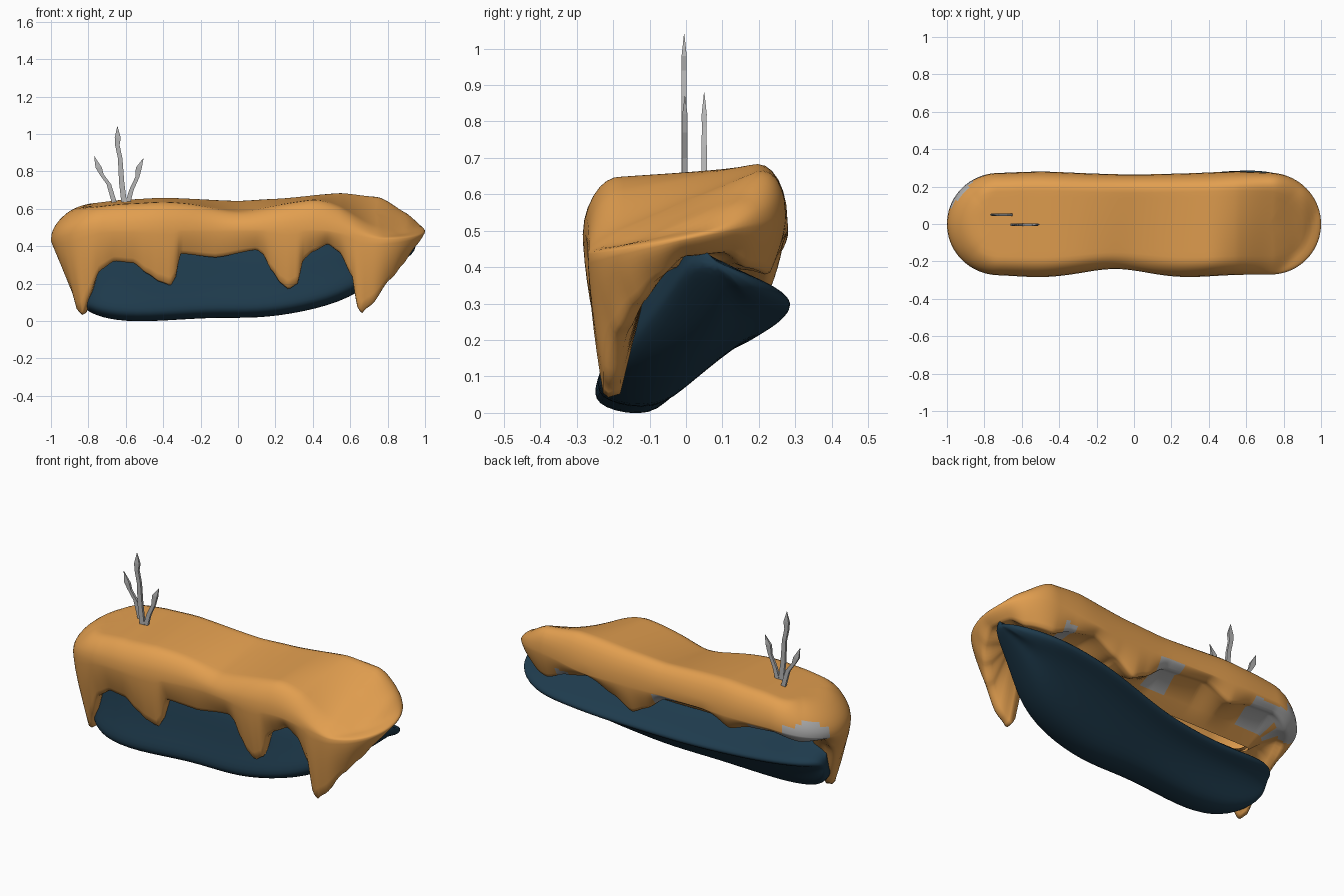
import bpy, bmesh, math

if "Cube" in bpy.data.objects:
    bpy.data.objects.remove(bpy.data.objects["Cube"])


def material(name, rgb):
    m = bpy.data.materials.new(name)
    m.diffuse_color = (*rgb, 1)
    m.use_nodes = True
    m.node_tree.nodes["Principled BSDF"].inputs["Base Color"].default_value = m.diffuse_color
    return m


ORANGE = material("warm orange", (0.76, 0.345, 0.079))
BLUE = material("deep blue", (0.013, 0.043, 0.073))
GREY = material("stone grey", (0.46, 0.46, 0.46))


def finish(bm, name, mats, smooth=True):
    bmesh.ops.remove_doubles(bm, verts=bm.verts, dist=0.0005)
    bmesh.ops.recalc_face_normals(bm, faces=bm.faces)
    me = bpy.data.meshes.new(name)
    for f in bm.faces:
        f.smooth = smooth
    bm.to_mesh(me)
    bm.free()
    ob = bpy.data.objects.new(name, me)
    bpy.context.collection.objects.link(ob)
    for m in mats:
        me.materials.append(m)
    return ob


def ramp(t):
    t = max(0, min(1, t))
    return t * t * (3 - 2 * t)


def lerp_keys(keys, s):
    """Eased interpolation through (position, value) pairs."""
    if s <= keys[0][0]:
        return keys[0][1]
    for (a, va), (b, vb) in zip(keys, keys[1:]):
        if s <= b:
            t = (s - a) / (b - a)
            return va + (vb - va) * 0.5 * (t + ramp(t))
    return keys[-1][1]


def bridge(bm, rows):
    n = len(rows[0])
    for r0, r1 in zip(rows, rows[1:]):
        for i in range(n):
            j = (i + 1) % n
            bm.faces.new((r0[i], r0[j], r1[j], r1[i]))


# ---- orange cap: stadium outline, dripping rim height along its perimeter
R, L = 0.27, 0.73
ARC = math.pi * R
RIM = [(-1.578, .45), (-1.4, .41), (-1.25, .41), (-1.15, .33), (-1.0, .13), (-.94, .05),
       (-.88, .03), (-.82, .13), (-.74, .27), (-.66, .32), (-.56, .31), (-.48, .25),
       (-.42, .21), (-.36, .19), (-.33, .24), (-.31, .36), (-.12, .34), (.1, .38),
       (.13, .36), (.18, .27), (.23, .2), (.27, .17), (.32, .2), (.35, .33), (.4, .37),
       (.48, .41), (.54, .37), (.61, .24), (.635, .08), (.66, .04), (.69, .07), (.84, .22),
       (.95, .3), (1.05, .37), (1.15, .43), (1.3, .44), (1.4, .4), (1.578, .38),
       (1.7, .43), (1.85, .46), (2.0, .39), (2.12, .32), (2.2, .36), (2.33, .45),
       (2.6, .47), (2.75, .4), (2.88, .44), (3.038, .45)]
TOP = [(-1, .58), (-.8, .63), (-.6, .65), (-.4, .66), (0, .645), (.2, .655),
       (.55, .685), (.75, .665), (.9, .62), (1, .57)]


def outline(s, d):
    """Point on the stadium at perimeter position s, inset by d."""
    r = R - d
    if s < -L:
        a = (-L - s) / R
        x, y = -L - r * math.sin(a), -r * math.cos(a)
    elif s <= L:
        x, y = s, -r
    elif s <= L + ARC:
        a = (s - L) / R
        x, y = L + r * math.sin(a), -r * math.cos(a)
    else:
        x, y = L - (s - L - ARC), r
    k = max(0, min(1, r / R))

    def bump(c):
        return k * math.exp(-((x - c) / .2) ** 2)
    if y < 0:  # waist and bulges on the front
        y += .03 * bump(-.1) - .014 * bump(-.5) - .014 * bump(.28)
    else:
        y += .01 * bump(-.5) + .01 * bump(.55) - .005 * bump(0)
    return x, y


M, K = 110, 48
params = [-L - ARC + ARC * i / K for i in range(K)]
params += [-L + 2 * L * i / M for i in range(M)]
params += [L + ARC * i / K for i in range(K)]
params += [L + ARC + 2 * L * i / M for i in range(M)]


def end_amount(s):
    return max(0, (abs(outline(s, 0)[0]) - L) / R) ** 1.5


def widest(s):
    """Height of the widest level; leans forward at the right end."""
    x, y = outline(s, 0)
    left = -.055 if x < 0 else -.01
    return .49 + left * end_amount(s) + .2 * y * ramp((x - .4) / .4)


bm = bmesh.new()
rows = []
# underside, rim and outer skirt
for extra, f in ((.2, None), (.13, None), (.045, 1), (.012, 1), (0, .97), (0, .85),
                 (0, .7), (0, .55), (0, .4), (0, .25), (0, .1), (0, 0)):
    row = []
    for s in params:
        z0, e, zw = lerp_keys(RIM, s), end_amount(s), widest(s)
        ff = 1 if f is None else f
        inset = (.045 + .2 * e * min(max(0, zw - z0), .35)) * ff ** 1.6 + extra
        z = zw + (z0 - zw) * ff
        x, y = outline(s, min(inset, .25))
        if f is None:
            if extra > .15:
                z = .335 if x < .3 else .4
            else:
                z = .385 if x < .3 else max(z0, .4)
        elif extra > .02:
            z += .01
        row.append(bm.verts.new((x, y, z)))
    rows.append(row)
# rounded shoulder and top
for d in (.004, .012, .025, .042, .06, .08, .1, .13, .17, .22, R):
    row = []
    for s in params:
        x, y = outline(s, d)
        zw, e = widest(s), end_amount(s)
        radius = .09 + .05 * min(1, 2 * e)
        g = math.sqrt(max(0, 1 - (1 - min(1, d / radius)) ** 2))
        tilt = .06 + .1 * math.exp(-(x / .2) ** 2) + .38 * ramp((x - .38) / .42)
        h = lerp_keys(TOP, x) + tilt * (y - .2)
        row.append(bm.verts.new((x, y, zw + (max(h, zw + .025) - zw) * g)))
    rows.append(row)
bridge(bm, rows)
# bare grey patches around the back rim
for f in bm.faces:
    c = f.calc_center_median()
    limit = 0
    if c.x < -.8:
        limit = .52 + .02 * math.sin(c.x * 40)
    elif c.x < -.58:
        limit = .475
    elif -.12 < c.x < .04:
        limit = .485
    elif .59 < c.x < .67:
        limit = .46
    if c.y > .13 - .05 * (c.x < -.8) and .36 < c.z < limit:
        f.material_index = 1
finish(bm, "dripping_cap", [ORANGE, GREY])

# ---- blue hull: sections (x, front y, front z, back y, back z)
HULL = [(-.89, -.05, .14, .03, .23), (-.82, -.18, .05, .09, .23), (-.7, -.25, .0, .12, .22),
        (-.5, -.265, -.015, .13, .2), (-.15, -.245, .015, .17, .2), (.1, -.255, .005, .22, .23),
        (.35, -.245, .04, .275, .265), (.6, -.19, .11, .295, .295), (.8, -.06, .26, .28, .315),
        (.96, .01, .41, .16, .37)]
bm = bmesh.new()
rows = []
for x, yf, zf, yb, zb in HULL:
    w = min(1, (yb - yf) / .36)
    crown = .45 if w > .7 else max(zf, zb) + .06
    sec = [(yf + .1 * w, crown), (yf + .05 * w, zf + .18 * w), (yf, zf + .07 * w),
           (yf + .02 * w, zf + .02 * w), (yf + .17 * w, zf - .008),
           ((yf + yb) / 2 + .04 * w, zf + (zb - zf) * .36),
           (yb - .08 * w, zb - .04 * w), (yb, zb - .015), (yb, zb + .02),
           (yb - .1 * w, zb + .065 * w), (yb - .25 * w, zb + .14 * w)]
    rows.append([bm.verts.new((x, y, z)) for y, z in sec])
bridge(bm, rows)
bm.faces.new(rows[0])
bm.faces.new(rows[-1])
hull = finish(bm, "lower_hull", [BLUE])
sub = hull.modifiers.new("smooth", 'SUBSURF')
sub.levels = sub.render_levels = 2


# ---- grey blades sprouting from the top: path of (x, z, half width)
def blade(name, y, path):
    bm = bmesh.new()
    rows = []
    for x, z, w in path:
        t = min(.007, w * .6)
        rows.append([bm.verts.new(p) for p in
                     ((x - w, y - t, z), (x + w, y - t, z), (x + w, y + t, z), (x - w, y + t, z))])
    bridge(bm, rows)
    bm.faces.new(rows[0])
    bm.faces.new(rows[-1])
    finish(bm, name, [GREY], smooth=False)


blade("middle_blade", -.005, [(-.606, .61, .015), (-.622, .74, .014), (-.63, .87, .012),
                              (-.645, .94, .012), (-.643, .98, .016), (-.645, 1.04, .001)])
blade("left_blade", .05, [(-.655, .61, .014), (-.69, .73, .012), (-.73, .785, .011),
                          (-.745, .82, .017), (-.768, .88, .001)])
blade("right_blade", -.003, [(-.595, .61, .014), (-.57, .7, .012), (-.538, .77, .011),
                             (-.53, .82, .016), (-.506, .87, .001)])
